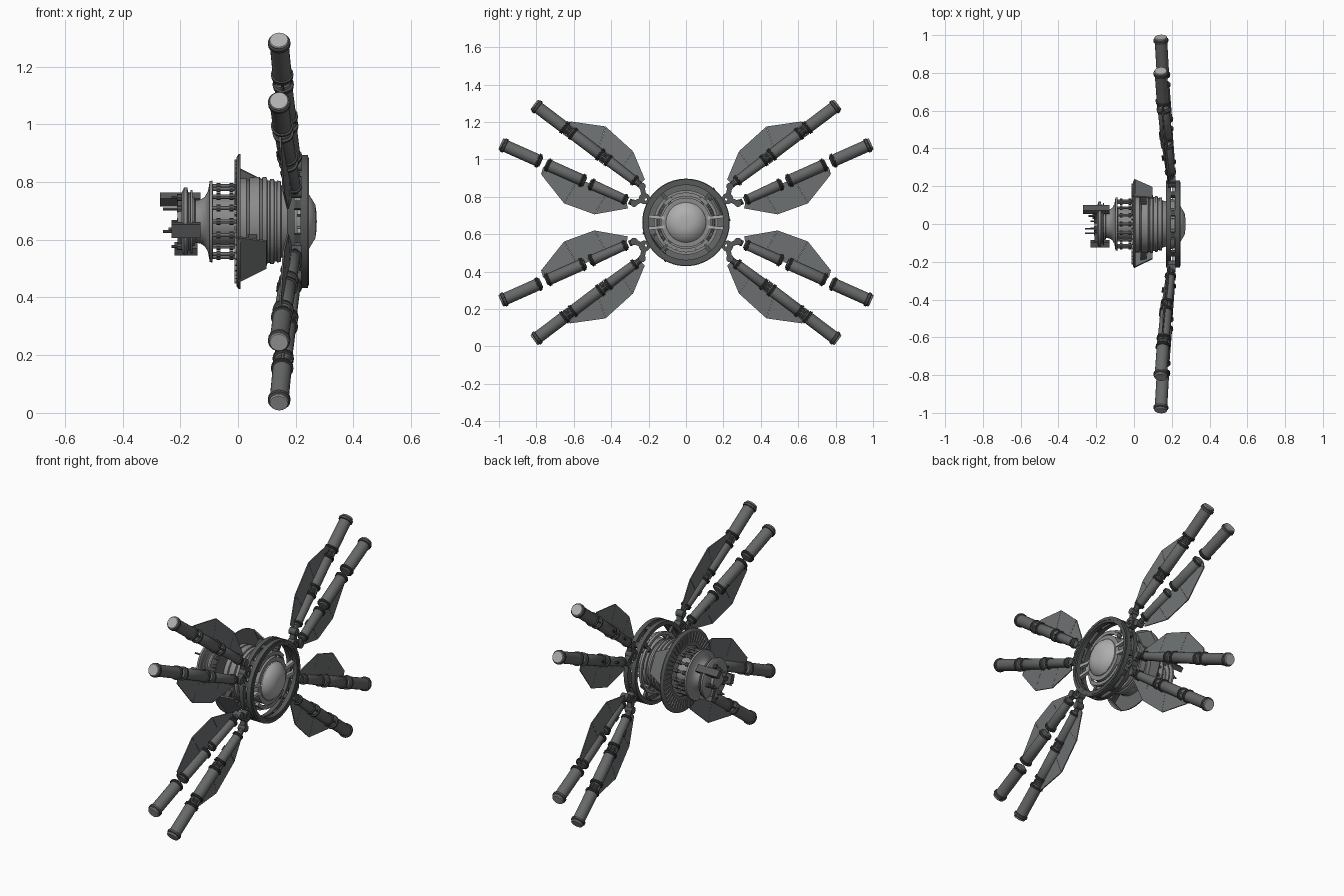
import bpy, bmesh, math
from mathutils import Vector

if "Cube" in bpy.data.objects:
    bpy.data.objects.remove(bpy.data.objects["Cube"])

CZ = 0.663                      # height of the hub axis (axis runs along x)
X = Vector((1, 0, 0))

def material(name, v, tint=0.0):
    m = bpy.data.materials.new(name)
    m.diffuse_color = (v, v + tint, v + tint * 1.5, 1)
    m.use_nodes = True
    m.node_tree.nodes["Principled BSDF"].inputs["Base Color"].default_value = m.diffuse_color
    return m

MATS = {
    "shell": material("mid grey shell", 0.26),
    "tube": material("arm grey", 0.135, 0.003),
    "dark": material("dark joint grey", 0.066),
    "ring": material("ring grey", 0.092, 0.003),
    "panel": material("panel grey", 0.16, 0.009),
    "light": material("light metal", 0.43),
}
PARTS = {}

def part(name, mat):
    return PARTS.setdefault(name, (bmesh.new(), mat))[0]

def lathe(bm, p, d, prof, n=16, closed=False):
    """Revolve (distance, radius) pairs around direction d from p."""
    p, d = Vector(p), Vector(d).normalized()
    u = d.cross(X if abs(d.x) < 0.9 else Vector((0, 1, 0))).normalized()
    v = d.cross(u)
    rings = []
    for t, r in prof:
        rings.append([bm.verts.new(p + d * t + (u * math.cos(a) + v * math.sin(a)) * r)
                      for a in (2 * math.pi * i / n for i in range(n))])
    pairs = list(zip(rings, rings[1:])) + ([(rings[-1], rings[0])] if closed else [])
    for a, b in pairs:
        for i in range(n):
            j = (i + 1) % n
            bm.faces.new((a[i], a[j], b[j], b[i]))

def rod(bm, p, q, r, n=8):
    L = (Vector(q) - Vector(p)).length
    lathe(bm, p, Vector(q) - Vector(p), [(0, 0), (0, r), (L, r), (L, 0)], n)

def hoop(bm, x0, x1, r0, r1, n=64):
    lathe(bm, (0, 0, CZ), X, [(x0, r0), (x0, r1), (x1, r1), (x1, r0)], n, True)

def bar(bm, p, q, w, h, up=X):
    """Box from p to q, w across and h along 'up'."""
    p, q, up = Vector(p), Vector(q), Vector(up).normalized()
    s = (q - p).cross(up).normalized() * w / 2
    up = up * h / 2
    a, b = ([bm.verts.new(c + e) for e in (s + up, s - up, -s - up, -s + up)] for c in (p, q))
    bm.faces.new(a); bm.faces.new(b)
    for i in range(4):
        bm.faces.new((a[i], a[(i + 1) % 4], b[(i + 1) % 4], b[i]))

def slab(bm, pts, off):
    """Thin plate from a polygon and an offset vector."""
    a = [bm.verts.new(Vector(c)) for c in pts]
    b = [bm.verts.new(Vector(c) + off) for c in pts]
    bm.faces.new(a); bm.faces.new(b)
    for i in range(len(a)):
        j = (i + 1) % len(a)
        bm.faces.new((a[i], a[j], b[j], b[i]))

def polar(x, r, deg):
    a = math.radians(deg)
    return Vector((x, r * math.cos(a), CZ + r * math.sin(a)))

# ---- hub: ribbed drum, neck, rear discs, front dome
O = (0, 0, CZ)
lathe(part("drum", "shell"), O, X, [
    (0, 0), (0, .150), (.03, .150), (.032, .144), (.038, .144), (.04, .153), (.075, .155),
    (.077, .147), (.083, .147), (.085, .155), (.10, .153), (.102, .143), (.11, .143), (.112, .148),
    (.125, .147), (.127, .138), (.134, .138), (.136, .142), (.148, .14), (.15, .125),
    (.185, .115), (.185, 0)], 64)
lathe(part("front_dome", "light"), O, X, [
    (.18, 0), (.18, .108), (.228, .107), (.246, .094), (.268, .058), (.272, .03), (.273, 0)], 48)
hoop(part("dome_collar", "shell"), .17, .222, .107, .132)
lathe(part("rear_neck", "shell"), O, X, [
    (-.16, 0), (-.16, .085), (-.152, .085), (-.148, .074), (-.13, .076), (-.115, .086),
    (-.104, .105), (-.098, .14), (-.088, .142), (-.086, .088), (0, .088), (0, 0)], 48)
lathe(part("rear_cap", "shell"), O, X, [
    (-.21, 0), (-.21, .045), (-.195, .05), (-.195, .10), (-.187, .118), (-.176, .118), (-.172, .10),
    (-.166, .10), (-.164, .11), (-.158, .11), (-.156, 0)], 48)

# ---- flange with radial ribs and the rods behind it
lathe(part("flange", "tube"), O, X, [
    (-.006, .14), (-.006, .222), (.002, .234), (.008, .234), (.006, .14)], 64, True)
for i in range(48):
    a = i * 7.5
    bar(part("flange_ribs", "shell"), polar(-.008, .16, a), polar(-.008, .215, a), .006, .008)
for i in range(16):
    a = i * 22.5
    rod(part("rear_rods", "shell"), polar(-.09, .122, a), polar(0, .122, a), .0075)
    for x in (-.075, -.03):
        rod(part("rod_collars", "ring"), polar(x, .122, a), polar(x + .014, .122, a), .012)

# ---- two flared side panels on the drum
for a in (27, 218):
    t = math.radians(a + 90)
    tan, out = Vector((0, math.cos(t), math.sin(t))), polar(0, 1, a) - Vector(O)
    c0, c1 = polar(0, .218, a), polar(.098, .19, a)
    slab(part("drum_panels", "panel"), [c0 - tan * .1, c0 + tan * .1, c1 + tan * .06, c1 - tan * .06], -out * .008)
    for s in (-.05, .05):
        bar(part("panel_mounts", "dark"), polar(.05, .145, a) + tan * s, polar(.05, .198, a) + tan * s, .012, .03)

# ---- rear equipment blocks and probes
for a, x0, x1, w in ((45, -.27, -.13, .04), (196, -.23, -.13, .05), (300, -.22, -.14, .045)):
    bar(part("rear_blocks", "ring"), polar(x0, .108, a), polar(x1, .108, a), w, .028, polar(0, 1, a) - Vector(O))
    bar(part("rear_blocks", "ring"), polar(-.2, .04, a), polar(-.2, .1, a), .022, .018)
for a, r, x in ((120, .05, -.26), (215, .06, -.26), (330, .05, -.24), (80, .085, -.23), (255, .09, -.23), (0, .085, -.23)):
    rod(part("rear_probes", "tube"), polar(x, r, a), polar(-.18, r, a), .005)
    rod(part("probe_bases", "ring"), polar(-.212, r, a), polar(-.18, r, a), .012)

# ---- twin front rings, struts between them, spokes and arc guards
for x0, x1, r0 in ((.17, .195, .208), (.217, .243, .2)):
    hoop(part("front_rings", "ring"), x0, x1, r0, .231, 72)
hoop(part("ring_lip", "ring"), .243, .246, .212, .222, 72)
hoop(part("inner_hoop", "shell"), .17, .185, .155, .172)
for i in range(12):
    bar(part("ring_struts", "dark"), polar(.18, .219, i * 30 + 15), polar(.235, .219, i * 30 + 15), .03, .018,
        polar(0, 1, i * 30 + 15) - Vector(O))
for a in (0, 180):
    for s in (-9, 9):
        bar(part("spokes", "light"), polar(.215, .118, a + s * 1.3), polar(.215, .208, a + s), .017, .022)
for a in (50, 130, 230, 310):
    bar(part("rear_spokes", "ring"), polar(.18, .11, a), polar(.18, .212, a), .02, .016)
for c in (90, 270):
    for i in range(-5, 5):
        p, q = polar(.205, .15, c + i * 10), polar(.205, .15, c + i * 10 + 10)
        bar(part("arc_guards", "shell"), p, q, .02, .02)

# ---- eight arms: (base y,z), (tip y,z), panel outline (y,z), panel roots along the arm
ARMS = (
    ((.235, .856), (.807, 1.289),
     ((.64, 1.185), (.62, 1.203), (.43, 1.176), (.283, 1.043), (.22, .893)), (.68, .62, .42, .2, .02)),
    ((.278, .765), (.984, 1.08),
     ((.765, .955), (.775, .92), (.652, .765), (.49, .706), (.31, .738)), (.66, .62, .42, .2, .06)),
)
for sy in (-1, 1):
    for sz in (-1, 1):
        def place(x, y, z):
            return Vector((x, y * sy, CZ + (z - CZ) * sz))
        bracket = place(.2, .222, .79)
        lathe(part("arm_eyes", "ring"), bracket - X * .02, X,
              [(0, .014), (0, .03), (.04, .03), (.04, .014)], 20, True)
        for k_arm, ((by, bz), (ty, tz), outline, roots) in enumerate(ARMS):
            def at(t):
                return place(.198 - .078 * t + .022 * t * t, by + (ty - by) * t, bz + (tz - bz) * t)
            # knuckle linking the arm to its bracket
            bar(part("arm_links", "ring"), bracket, at(.0), .026, .03)
            rod(part("arm_links", "ring"), at(0) - X * .022, at(0) + X * .022, .02, 12)
            rod(part("arm_links", "ring"), at(0), at(.035 if k_arm else .06), .016, 10)
            # three tube segments with collars at both ends
            for k, (t0, t1, r) in enumerate(((.05, .337, .028), (.37, .667, .031), (.703, 1, .033))):
                p, d = at(t0), at(t1) - at(t0)
                L = d.length
                r0 = r * (.85 if k == 0 else 1)
                lathe(part("arm_tubes", "tube"), p, d, [(0, 0), (0, r0 * .8), (.01, r0), (L - .01, r), (L, r * .8), (L, 0)], 20)
                for c, rr in ((.006, r0), (L - .024, r)):
                    lathe(part("arm_collars", "dark"), p + d * (c / L), d, [
                        (0, rr * .9), (.002, rr + .005), (.006, rr + .005), (.008, rr + .002),
                        (.011, rr + .006), (.016, rr + .006), (.018, rr * .9)], 20)
            # flexible joints on the outer arms only; the inner arms have open gaps
            for t0, t1 in ((.337, .37), (.667, .703)) if k_arm == 0 else ():
                p, d = at(t0), at(t1) - at(t0)
                L = d.length
                lathe(part("joint_cores", "tube"), p, d, [
                    (0, 0), (0, .024)] + [(L * i / 6, .027 if i % 2 else .021) for i in range(1, 6)] + [(L, .024), (L, 0)], 16)
                u = d.cross(X).normalized()
                w = d.cross(u).normalized()
                for e in (u, -u, w, -w):
                    bar(part("joint_lugs", "ring"), p - d * .1 + e * .028, p + d * 1.1 + e * .028, .009, .009, e)
            # light end cap
            d = (at(1) - at(.95)).normalized()
            lathe(part("tip_collars", "dark"), at(1) - d * .024, d, [
                (0, .032), (.003, .039), (.016, .039), (.02, .035), (.022, .03)], 20)
            lathe(part("tip_caps", "light"), at(1) - d * .01, d, [(0, 0), (0, .033), (.012, .034), (.016, .031), (.016, 0)], 20)
            # fan of flat plates beside the arm, hairline seams between them
            inner = [at(t) - X * .008 for t in roots]
            outer = [place(at(t).x - .014, *o) for t, o in zip(roots, outline)]
            for i in range(len(roots) - 1):
                g = .003
                slab(part("arm_panels", "panel"), [
                    inner[i].lerp(inner[i + 1], g), outer[i].lerp(outer[i + 1], g),
                    outer[i + 1].lerp(outer[i], g), inner[i + 1].lerp(inner[i], g)], X * .006)
            for t in roots[2:4]:
                rod(part("panel_hinges", "dark"), at(t - .02) - X * .03, at(t + .02) - X * .03, .006)

# ---- turn every part into an object
for name, (bm, mat) in PARTS.items():
    bmesh.ops.remove_doubles(bm, verts=bm.verts, dist=1e-5)
    bmesh.ops.recalc_face_normals(bm, faces=bm.faces)
    me = bpy.data.meshes.new(name)
    bm.to_mesh(me)
    bm.free()
    me.materials.append(MATS[mat])
    me.polygons.foreach_set("use_smooth", [True] * len(me.polygons))
    me.set_sharp_from_angle(angle=math.radians(32))
    bpy.context.collection.objects.link(bpy.data.objects.new(name, me))
